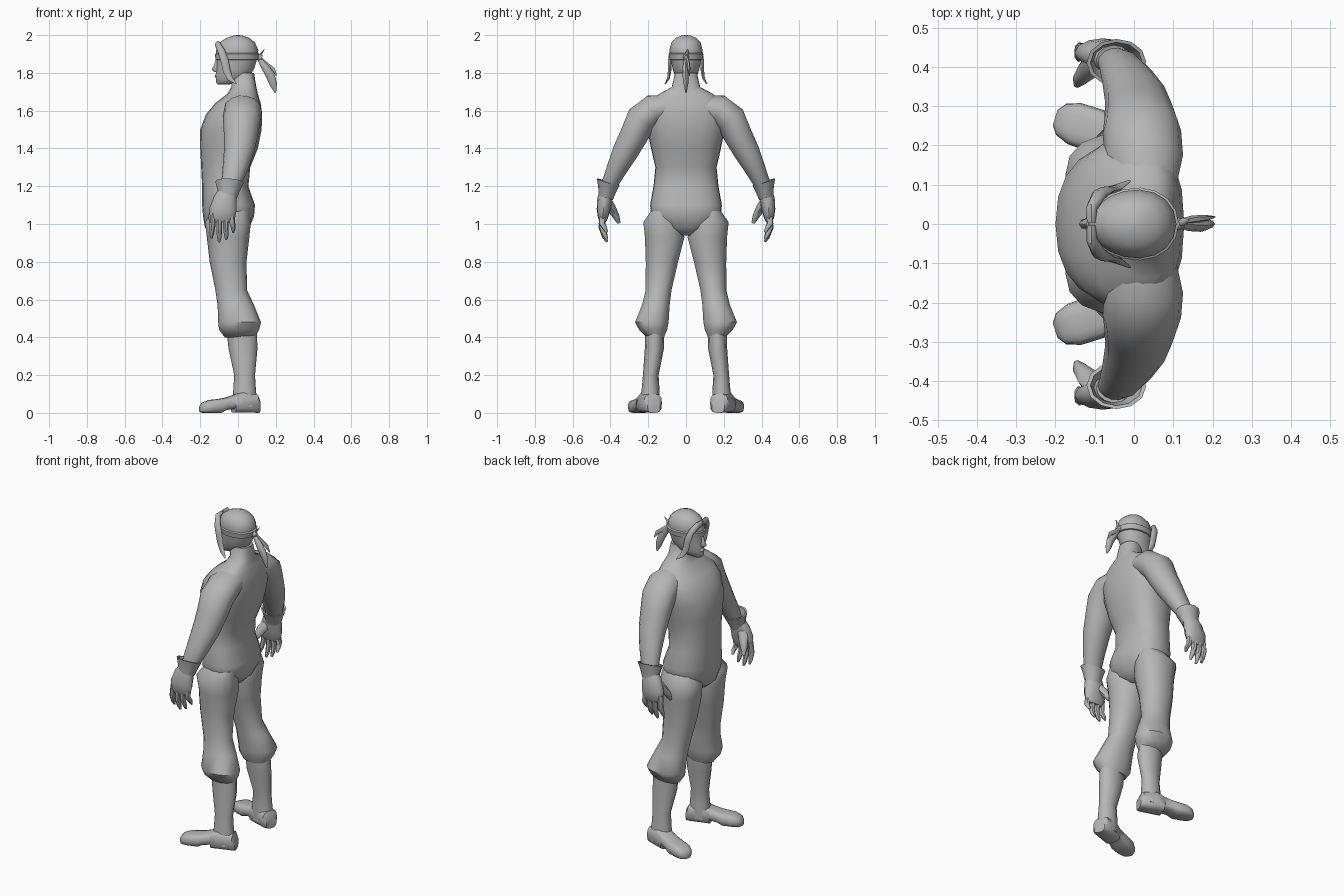
import bpy, bmesh, math
from mathutils import Vector

grey = bpy.data.materials.new("plain grey")
grey.diffuse_color = (0.47, 0.47, 0.47, 1)


def finish(name, bm, mirror, angle):
    bmesh.ops.recalc_face_normals(bm, faces=bm.faces)
    me = bpy.data.meshes.new(name)
    bm.to_mesh(me)
    bm.free()
    me.materials.append(grey)
    ob = bpy.data.objects.new(name, me)
    bpy.context.collection.objects.link(ob)
    bpy.ops.object.select_all(action='DESELECT')
    ob.select_set(True)
    bpy.context.view_layer.objects.active = ob
    bpy.ops.object.shade_smooth_by_angle(angle=math.radians(angle))
    if mirror:
        mod = ob.modifiers.new("mirror", 'MIRROR')
        mod.use_axis = (False, True, False)
        mod.use_mirror_merge = False
    return ob


def tube(name, rings, ref=(1, 0, 0), axis=None, n=12, p=2.0, egg=0.0,
         mirror=False, angle=50, closed=False):
    """Skin rings (x, y, z, radius along ref, radius across)."""
    bm = bmesh.new()
    loops = []
    for i, (x, y, z, a, b) in enumerate(rings):
        if axis:
            t = Vector(axis).normalized()
        else:
            lo, hi = rings[max(i - 1, 0)], rings[min(i + 1, len(rings) - 1)]
            t = (Vector(hi[:3]) - Vector(lo[:3])).normalized()
        u = Vector(ref)
        u = (u - t * u.dot(t)).normalized()
        v = t.cross(u)
        loop = []
        for k in range(n):
            c, s = math.cos(math.tau * k / n), math.sin(math.tau * k / n)
            cu = math.copysign(abs(c) ** (2 / p), c)
            sv = math.copysign(abs(s) ** (2 / p), s) * (1 + egg * c)
            loop.append(bm.verts.new(Vector((x, y, z)) + u * a * cu + v * b * sv))
        loops.append(loop)
    pairs = list(zip(loops, loops[1:]))
    if closed:
        pairs.append((loops[-1], loops[0]))
    for l0, l1 in pairs:
        for k in range(n):
            j = (k + 1) % n
            bm.faces.new((l0[k], l0[j], l1[j], l1[k]))
    if not closed:
        bm.faces.new(loops[0])
        bm.faces.new(loops[-1])
    return finish(name, bm, mirror, angle)


def stack(name, rows, **kw):
    """Skin level sections (z, x min, x max, y min, y max)."""
    rings = [((x0 + x1) / 2, (y0 + y1) / 2, z, (x1 - x0) / 2, (y1 - y0) / 2)
             for z, x0, x1, y0, y1 in rows]
    return tube(name, rings, axis=(0, 0, 1), **kw)


def centred(rows):
    return [(z, a, b, -w, w) for z, a, b, w in rows]


# Torso and neck
stack("torso", centred([
    (0.94, -0.13, 0.02, 0.03), (0.98, -0.175, 0.06, 0.13),
    (1.04, -0.185, 0.085, 0.185), (1.10, -0.19, 0.09, 0.19),
    (1.20, -0.19, 0.055, 0.172), (1.30, -0.195, 0.065, 0.162),
    (1.40, -0.2, 0.105, 0.185), (1.50, -0.2, 0.125, 0.205),
    (1.58, -0.17, 0.128, 0.22), (1.64, -0.12, 0.12, 0.205),
    (1.69, -0.055, 0.105, 0.14), (1.725, -0.035, 0.097, 0.075),
    (1.80, -0.035, 0.085, 0.058)]), n=20, p=2.35, egg=0.08)

# Baggy trouser legs
stack("trouser_leg", [
    (1.07, -0.13, 0.06, 0.06, 0.185), (1.01, -0.175, 0.068, 0.02, 0.228),
    (0.93, -0.165, 0.06, 0.006, 0.22), (0.80, -0.15, 0.045, 0.04, 0.215),
    (0.65, -0.12, 0.048, 0.075, 0.215), (0.57, -0.108, 0.085, 0.085, 0.235),
    (0.48, -0.105, 0.122, 0.09, 0.272), (0.44, -0.1, 0.112, 0.098, 0.25),
    (0.40, -0.07, 0.09, 0.115, 0.21)], n=14, p=2.2, mirror=True)

# Boot shafts
stack("boot_shaft", [
    (0.43, -0.06, 0.1, 0.115, 0.215), (0.34, -0.05, 0.103, 0.117, 0.218),
    (0.20, -0.02, 0.09, 0.145, 0.228), (0.12, -0.025, 0.095, 0.14, 0.235),
    (0.03, -0.03, 0.105, 0.14, 0.245)], n=12, mirror=True)

# Boot feet, turned outwards, with a raised arch in front of the heel
toe = Vector((-0.95, 0.31, 0)).normalized()
foot = []
for d, half, low, high in [(-0.015, 0.035, 0, 0.07), (0.0, 0.05, 0, 0.1),
                           (0.08, 0.054, 0, 0.115), (0.125, 0.052, 0.0, 0.095),
                           (0.127, 0.05, 0.02, 0.094), (0.17, 0.053, 0.015, 0.08),
                           (0.20, 0.056, 0.0, 0.075), (0.26, 0.055, 0, 0.068),
                           (0.295, 0.042, 0, 0.055), (0.311, 0.02, 0.005, 0.035)]:
    foot.append((0.095 + toe.x * d, 0.175 + toe.y * d, (low + high) / 2,
                 half, (high - low) / 2))
tube("boot_foot", foot, ref=(toe.y, -toe.x, 0), axis=toe, n=14, p=3.2,
     mirror=True, angle=40)

# Arms
tube("arm", [
    (0.03, 0.08, 1.625, 0.075, 0.06), (0.025, 0.17, 1.605, 0.1, 0.083),
    (0.02, 0.235, 1.555, 0.1, 0.085), (0.015, 0.275, 1.47, 0.09, 0.077),
    (0.005, 0.32, 1.385, 0.08, 0.07), (-0.015, 0.365, 1.295, 0.067, 0.056),
    (-0.035, 0.4, 1.22, 0.054, 0.045), (-0.05, 0.415, 1.17, 0.045, 0.035)],
    n=14, mirror=True)

# Flared glove cuffs
tube("glove_cuff", [
    (-0.055, 0.425, 1.14, 0.05, 0.04), (-0.05, 0.418, 1.18, 0.06, 0.049),
    (-0.045, 0.412, 1.222, 0.076, 0.062), (-0.045, 0.412, 1.222, 0.066, 0.053),
    (-0.055, 0.422, 1.15, 0.042, 0.032)], axis=(0.05, -0.3, 0.95),
    closed=True, mirror=True, angle=35)

# Hands
tube("palm", [
    (-0.053, 0.42, 1.18, 0.045, 0.036), (-0.068, 0.43, 1.13, 0.062, 0.04),
    (-0.08, 0.437, 1.075, 0.072, 0.036), (-0.083, 0.44, 1.03, 0.066, 0.026),
    (-0.083, 0.438, 1.01, 0.05, 0.015)], mirror=True)
for name, x, tip_x, tip_z in [("index_finger", -0.132, -0.14, 0.925),
                              ("middle_finger", -0.1, -0.1, 0.905),
                              ("ring_finger", -0.068, -0.062, 0.918),
                              ("little_finger", -0.036, -0.025, 0.955)]:
    tube(name, [(x, 0.438, 1.055, 0.017, 0.02),
                ((x + tip_x) / 2, 0.446, (1.05 + tip_z) / 2, 0.016, 0.017),
                (tip_x, 0.43, tip_z + 0.025, 0.013, 0.013),
                (tip_x, 0.418, tip_z, 0.006, 0.006)], n=7, mirror=True)
tube("thumb", [(-0.085, 0.425, 1.13, 0.03, 0.025), (-0.115, 0.395, 1.085, 0.03, 0.024),
               (-0.137, 0.37, 1.04, 0.02, 0.018), (-0.145, 0.355, 1.005, 0.009, 0.009)],
     n=8, mirror=True)

# Head
stack("head", centred([
    (1.738, -0.105, -0.05, 0.02), (1.75, -0.117, 0.0, 0.038),
    (1.78, -0.118, 0.06, 0.058), (1.82, -0.115, 0.085, 0.07),
    (1.87, -0.113, 0.1, 0.08), (1.92, -0.117, 0.108, 0.087),
    (1.96, -0.098, 0.09, 0.077), (1.985, -0.062, 0.06, 0.055),
    (1.997, -0.025, 0.025, 0.025), (2.0, -0.006, 0.006, 0.006)]),
    n=18, egg=0.12)

# Nose and lips
stack("nose", centred([
    (1.805, -0.122, -0.1, 0.012), (1.815, -0.14, -0.1, 0.015),
    (1.84, -0.128, -0.1, 0.01), (1.875, -0.117, -0.1, 0.007)]), n=8)
stack("lips", centred([
    (1.773, -0.118, -0.1, 0.016), (1.783, -0.124, -0.1, 0.02),
    (1.795, -0.118, -0.1, 0.016)]), n=8)

# Headband with its knot and hanging tails
stack("headband", centred([
    (1.868, -0.112, 0.104, 0.08), (1.87, -0.119, 0.109, 0.087),
    (1.90, -0.122, 0.114, 0.092), (1.905, -0.114, 0.106, 0.085)]),
    n=18, egg=0.12, angle=35)
tube("knot", [(0.095, 0, 1.885, 0.012, 0.012), (0.112, 0, 1.882, 0.017, 0.02),
              (0.128, 0, 1.88, 0.01, 0.013)], ref=(0, 1, 0), n=8)
tube("knot_end", [(0.11, 0, 1.885, 0.008, 0.008), (0.125, 0.006, 1.905, 0.01, 0.005),
                  (0.14, 0.01, 1.925, 0.002, 0.002)], ref=(0, 1, 0), n=6)
tube("long_tail", [(0.112, 0, 1.875, 0.01, 0.01), (0.14, -0.002, 1.835, 0.016, 0.02),
                   (0.17, -0.004, 1.79, 0.016, 0.024), (0.187, 0, 1.74, 0.012, 0.02),
                   (0.198, 0, 1.695, 0.003, 0.004)], ref=(0, 1, 0), n=8)
tube("short_tail", [(0.115, 0.005, 1.878, 0.008, 0.01), (0.15, 0.012, 1.845, 0.01, 0.014),
                    (0.185, 0.015, 1.82, 0.008, 0.012), (0.205, 0.018, 1.785, 0.002, 0.003)],
     ref=(0, 1, 0), n=6)

# Parted fringe sweeping down both sides of the face
tube("fringe_lock", [
    (-0.108, 0.004, 1.95, 0.012, 0.018), (-0.108, 0.04, 1.95, 0.014, 0.022),
    (-0.088, 0.075, 1.915, 0.02, 0.013), (-0.07, 0.086, 1.86, 0.021, 0.01),
    (-0.06, 0.087, 1.81, 0.02, 0.009), (-0.042, 0.093, 1.77, 0.015, 0.007),
    (-0.01, 0.11, 1.742, 0.003, 0.003)], n=8, mirror=True)
